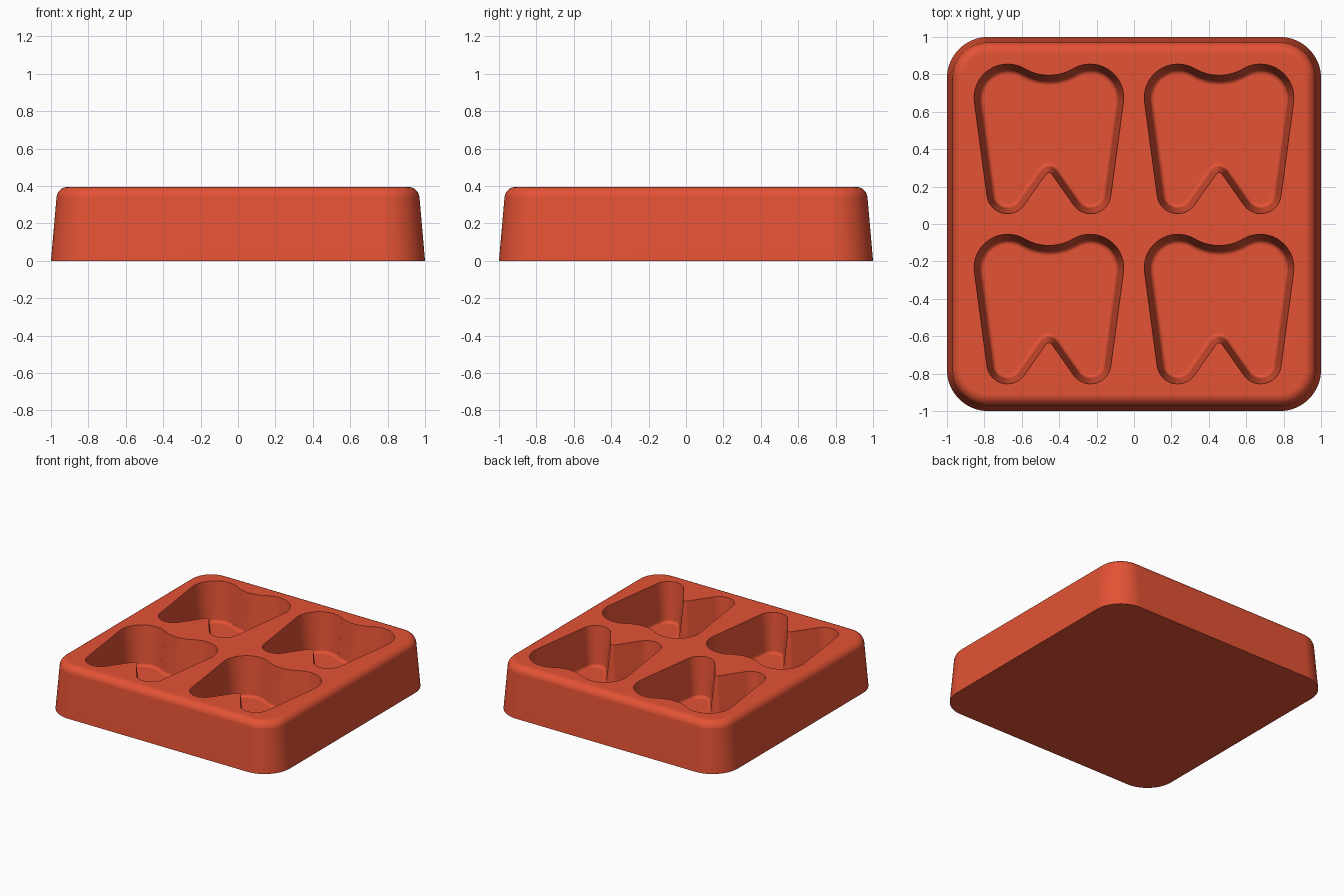
import bpy
import bmesh
from math import sin, cos, tan, acos, atan2, pi, radians
from mathutils import Vector

HEIGHT = 0.395
FLOOR = 0.085
CORNER = 0.22
PITCH = 0.455

cube = bpy.data.objects.get("Cube")
if cube:
    bpy.data.objects.remove(cube, do_unlink=True)


def arc(centre, radius, a0, a1, steps):
    return [(centre[0] + radius * cos(a0 + (a1 - a0) * i / steps),
             centre[1] + radius * sin(a0 + (a1 - a0) * i / steps))
            for i in range(steps + 1)]


def drafted_profile(height, radius, draft, steps=8):
    """Pairs of (travel, inset): a drafted wall ending in a rounded edge."""
    zc = height - radius
    dc = tan(draft) * (zc + radius * sin(draft)) + radius * cos(draft)
    return [(0, 0)] + [(zc + dz, dc - dx) for dx, dz in
                       arc((0, 0), radius, draft, pi / 2, steps)]


def body_outline(inset):
    """Rounded square."""
    pts = []
    for k in range(4):
        a = pi / 4 + k * pi / 2
        c = ((1 - CORNER) * (1 if cos(a) > 0 else -1),
             (1 - CORNER) * (1 if sin(a) > 0 else -1))
        pts += arc(c, CORNER - inset, k * pi / 2, (k + 1) * pi / 2, 16)
    return pts


def tooth_outline(inset):
    """Molar shape from tangent arcs: notch, root, crown lobe and dip."""
    notch, notch_r = Vector((0, -0.20)), 0.02
    root, root_r = Vector((0.222, -0.29)), 0.11
    lobe, lobe_r = Vector((0.22, 0.22)), 0.18
    dip_r = 0.253
    dip = Vector((0, 0.34 + dip_r))

    # Directions of the shared tangent points
    v = notch - root
    inner = atan2(v.y, v.x) + acos((root_r + notch_r) / v.length)
    v = lobe - root
    outer = atan2(v.y, v.x) - acos((root_r - lobe_r) / v.length)
    v = dip - lobe
    top = atan2(v.y, v.x)

    half = arc(notch, notch_r + inset, pi / 2, inner - pi, 6)
    half += arc(root, root_r - inset, inner, outer + 2 * pi, 16)
    half += arc(lobe, lobe_r - inset, outer, top, 20)
    half += arc(dip, dip_r + inset, top - pi, -pi / 2, 8)
    return half + [(-x, y) for x, y in half[-2:0:-1]]


def add_ring(bm, pts, z, offset=(0, 0)):
    return [bm.verts.new((x + offset[0], y + offset[1], z)) for x, y in pts]


def bridge(bm, a, b):
    n = len(a)
    for i in range(n):
        j = (i + 1) % n
        bm.faces.new((a[i], a[j], b[j], b[i]))


def loft(bm, rings):
    for a, b in zip(rings, rings[1:]):
        bridge(bm, a, b)


def ring_edges(bm, ring):
    return [bm.edges.get((ring[i - 1], ring[i])) for i in range(len(ring))]


bm = bmesh.new()

# Outer block with tapered sides and a rounded top edge
shell = [add_ring(bm, body_outline(d), t)
         for t, d in drafted_profile(HEIGHT, 0.06, radians(5))]
loft(bm, shell)
bm.faces.new(shell[0])
top_edges = ring_edges(bm, shell[-1])

# Four tooth-shaped cavities with softly rounded floors
for sx in (-1, 1):
    for sy in (-1, 1):
        pocket = [add_ring(bm, tooth_outline(d), HEIGHT - t, (sx * PITCH, sy * PITCH))
                  for t, d in drafted_profile(HEIGHT - FLOOR, 0.025, radians(6), 5)]
        loft(bm, pocket)
        bm.faces.new(pocket[-1])
        top_edges += ring_edges(bm, pocket[0])

# Flat top around the cavities
bmesh.ops.triangle_fill(bm, use_beauty=True, use_dissolve=False, edges=top_edges)
bmesh.ops.recalc_face_normals(bm, faces=bm.faces)

mesh = bpy.data.meshes.new("mould_tray")
bm.to_mesh(mesh)
bm.free()
tray = bpy.data.objects.new("mould_tray", mesh)
bpy.context.collection.objects.link(tray)

# Colour
red = bpy.data.materials.new("brick_red")
red.use_nodes = True
colour = (0.77, 0.085, 0.035, 1)
red.diffuse_color = colour
red.node_tree.nodes["Principled BSDF"].inputs["Base Color"].default_value = colour
mesh.materials.append(red)

# Smooth curves, sharp rims and clean flats
bpy.ops.object.select_all(action='DESELECT')
tray.select_set(True)
bpy.context.view_layer.objects.active = tray
bpy.ops.object.shade_smooth_by_angle(angle=radians(35))
weighted = tray.modifiers.new("clean_normals", 'WEIGHTED_NORMAL')
weighted.keep_sharp = True
